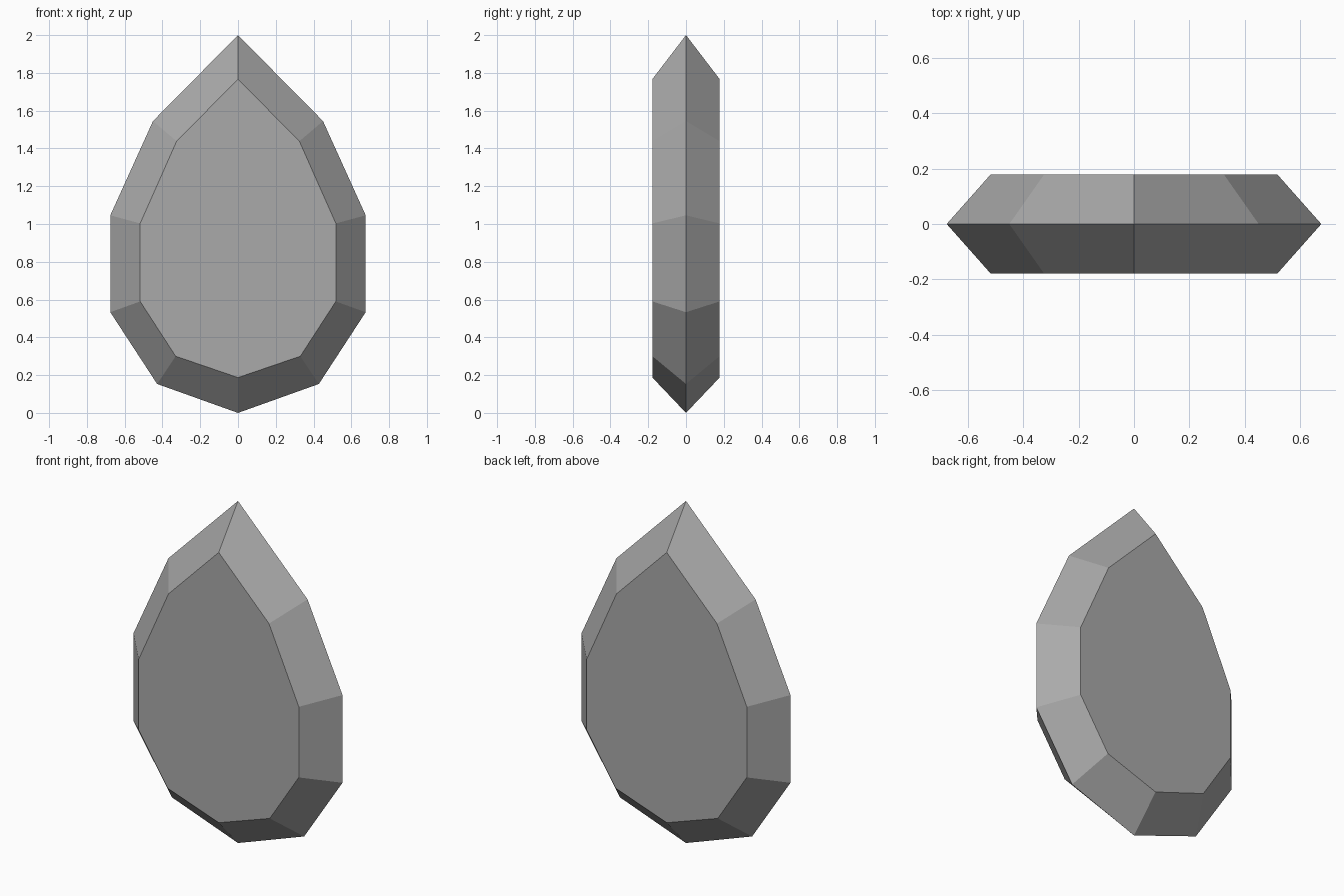
import bpy
import bmesh

cube = bpy.data.objects.get("Cube")
if cube:
    bpy.data.objects.remove(cube, do_unlink=True)

HALF_DEPTH = 0.178

# Half profiles (x, z) from the tip down to the base
GIRDLE = [(0, 2), (0.45, 1.545), (0.676, 1.046), (0.676, 0.533), (0.428, 0.153), (0, 0)]
TABLE = [(0, 1.767), (0.325, 1.438), (0.518, 1.003), (0.518, 0.59), (0.33, 0.3), (0, 0.187)]


def full_loop(half):
    """Mirror a half profile into a closed outline."""
    return half + [(-x, z) for x, z in reversed(half[1:-1])]


def make_material(name, value):
    mat = bpy.data.materials.new(name)
    mat.use_nodes = True
    color = (value, value, value, 1)
    mat.diffuse_color = color
    mat.node_tree.nodes["Principled BSDF"].inputs["Base Color"].default_value = color
    return mat


# Cut gem: a wide girdle bevelled to a flat table on the front and back
bm = bmesh.new()


def ring(half, y):
    return [bm.verts.new((x, y, z)) for x, z in full_loop(half)]


girdle = ring(GIRDLE, 0)
for side in (-1, 1):
    table = ring(TABLE, side * HALF_DEPTH)
    bm.faces.new(table)
    for i in range(len(girdle)):
        j = (i + 1) % len(girdle)
        bm.faces.new((girdle[i], girdle[j], table[j], table[i]))
bmesh.ops.recalc_face_normals(bm, faces=bm.faces)

mesh = bpy.data.meshes.new("gem")
bm.to_mesh(mesh)
bm.free()
mesh.materials.append(make_material("stone grey", 0.4))
gem = bpy.data.objects.new("gem", mesh)
bpy.context.collection.objects.link(gem)
